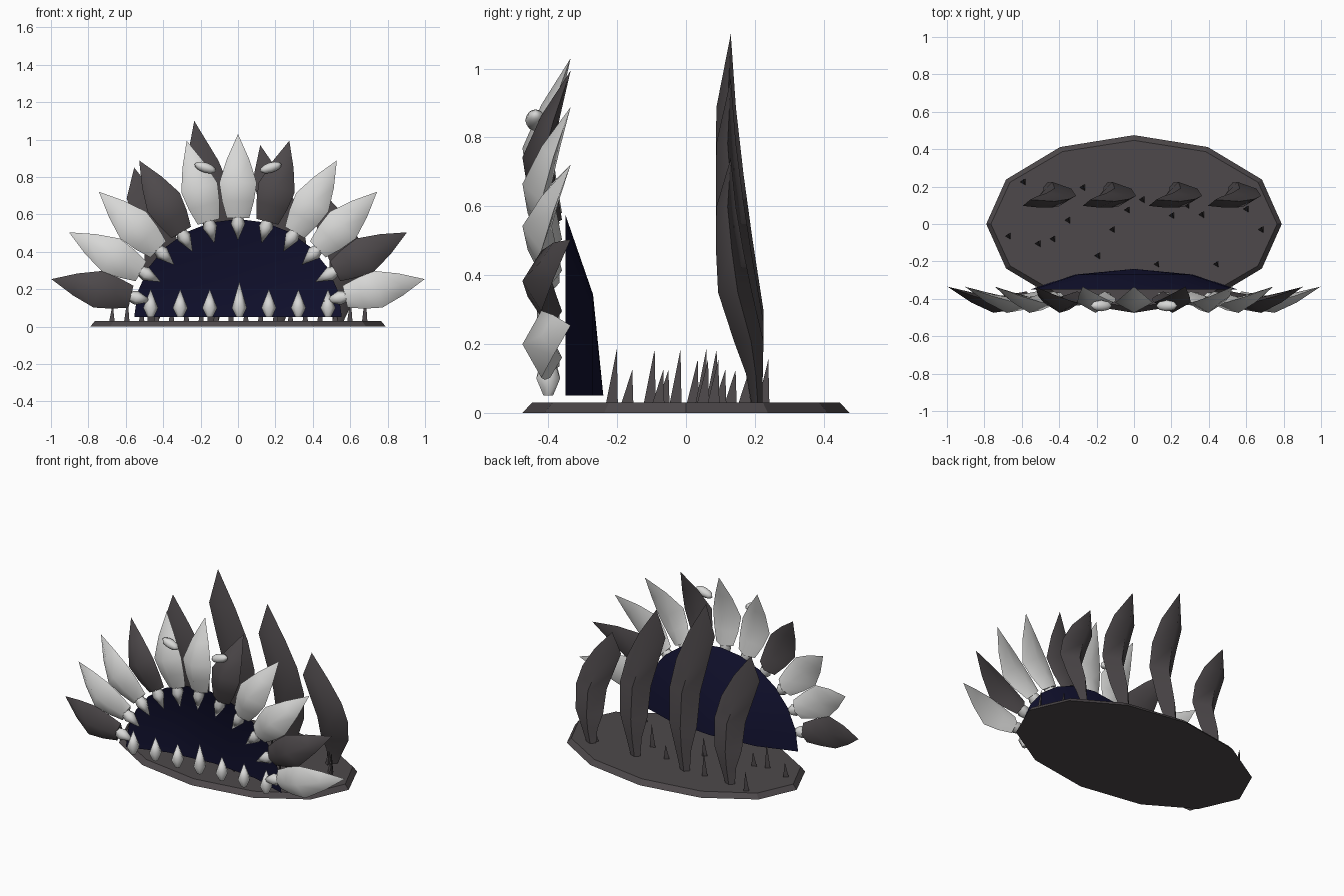
import bpy, bmesh, math
from mathutils import Vector

if "Cube" in bpy.data.objects:
    bpy.data.objects.remove(bpy.data.objects["Cube"])


def material(name, rgb):
    m = bpy.data.materials.new(name)
    m.diffuse_color = (*rgb, 1)
    m.use_nodes = True
    m.node_tree.nodes["Principled BSDF"].inputs["Base Color"].default_value = m.diffuse_color
    return m


LIGHT = material("pale grey", (0.68, 0.68, 0.67))
DARK = material("charcoal", (0.075, 0.066, 0.07))
NAVY = material("deep navy", (0.006, 0.006, 0.03))


def make(name, bm, mat, smooth=None, recalc=True):
    if recalc:
        bmesh.ops.recalc_face_normals(bm, faces=bm.faces)
    me = bpy.data.meshes.new(name)
    bm.to_mesh(me)
    bm.free()
    me.materials.append(mat)
    ob = bpy.data.objects.new(name, me)
    bpy.context.collection.objects.link(ob)
    if smooth:
        bpy.ops.object.select_all(action='DESELECT')
        ob.select_set(True)
        bpy.context.view_layer.objects.active = ob
        bpy.ops.object.shade_smooth_by_angle(angle=math.radians(smooth))
    return ob


def loft(bm, rings, tip=None, cap=True):
    """Skin closed rings of points, optionally ending in a single tip."""
    rows = [[bm.verts.new(p) for p in r] for r in rings]
    n = len(rows[0])
    for a, b in zip(rows, rows[1:]):
        for i in range(n):
            j = (i + 1) % n
            bm.faces.new((a[i], a[j], b[j], b[i]))
    if cap:
        bm.faces.new(rows[0])
    if tip is None:
        bm.faces.new(rows[-1])
    else:
        t = bm.verts.new(tip)
        for i in range(n):
            bm.faces.new((rows[-1][i], rows[-1][(i + 1) % n], t))


def ellipse(rx, ry, z, n):
    return [(rx * math.cos(2 * math.pi * i / n), ry * math.sin(2 * math.pi * i / n), z)
            for i in range(n)]


# Base plate
bm = bmesh.new()
loft(bm, [ellipse(0.79, 0.475, 0, 12), ellipse(0.765, 0.447, 0.03, 12)])
make("base_plate", bm, DARK)

# Mouth: half bowl, open to the front
bm = bmesh.new()
N = 12
rows = []
for s, y in ((1, -0.35), (0.56, -0.27)):
    rows.append([bm.verts.new((0.555 * s * math.cos(math.pi * i / N), y,
                               0.05 + 0.525 * s * math.sin(math.pi * i / N)))
                 for i in range(N + 1)])
back = bm.verts.new((0, -0.24, 0.05))
for i in range(N):
    bm.faces.new((rows[0][i], rows[0][i + 1], rows[1][i + 1], rows[1][i]))
    bm.faces.new((rows[1][i], rows[1][i + 1], back))
make("mouth_bowl", bm, NAVY, 60)

# Ring of petals with an upper tooth under each one
# petal stations: t, half width, ridge y, edge y, back y
PETAL = [(0, 0.06, -0.43, -0.395, -0.36), (0.2, 0.085, -0.46, -0.41, -0.375),
         (0.42, 0.1, -0.475, -0.42, -0.39), (0.7, 0.06, -0.42, -0.385, -0.365)]
for k in range(11):
    a = math.radians(168 - 15.6 * k)
    c, s = math.cos(a), math.sin(a)
    root = Vector((0.585 * c, 0, 0.05 + 0.53 * s))
    tip = Vector((1.02 * c, 0, 0.05 + 0.98 * s))
    d = (tip - root).normalized()
    side = Vector((d.z, 0, -d.x))
    Y = Vector((0, 1, 0))
    rings = []
    for t, w, yr, ye, yb in PETAL:
        p = root.lerp(tip, t)
        rings.append([p - side * w + Y * ye, p + Y * yr, p + side * w + Y * ye, p + Y * yb])
    bm = bmesh.new()
    loft(bm, rings, tip + Y * -0.335)
    make(f"petal_{k + 1}", bm, DARK if k % 3 == 0 else LIGHT, 60)

    bm = bmesh.new()
    rings = []
    for off, r in ((0.015, 0.025), (-0.03, 0.038)):
        p = root + d * off + Y * -0.4
        rings.append([p + side * r * math.cos(math.pi * i / 3) + Y * r * math.sin(math.pi * i / 3)
                      for i in range(6)])
    loft(bm, rings, root - d * 0.12 + Y * -0.41)
    make(f"upper_tooth_{k + 1}", bm, LIGHT, 60)

# Lower teeth
for k in range(7):
    x = -0.467 + 0.158 * k
    top = 0.24 if k == 3 else 0.2
    bm = bmesh.new()
    rings = [[(x + px, -0.4 + py, z) for px, py, _ in ellipse(r, r, 0, 6)]
             for z, r in ((0.05, 0.016), (0.1, 0.04))]
    loft(bm, rings, (x, -0.4, top))
    make(f"lower_tooth_{k + 1}", bm, LIGHT, 60)

# Eyes: slanted ovals on the petals
for sx, label in ((-1, "left"), (1, "right")):
    bm = bmesh.new()
    bmesh.ops.create_uvsphere(bm, u_segments=8, v_segments=6, radius=1)
    ob = make(f"{label}_eye", bm, LIGHT, 60)
    ob.scale = (0.06, 0.03, 0.027)
    ob.rotation_euler = (0, -sx * math.radians(18), 0)
    ob.location = (sx * 0.175, -0.437, 0.85)

# Tall curved back spines: t, x, y, half width, half thickness
SPINE = [(0, 0.0, 0.205, 0.03, 0.017), (0.12, 0.02, 0.197, 0.05, 0.026),
         (0.25, 0.035, 0.18, 0.085, 0.045), (0.45, 0.05, 0.14, 0.095, 0.052),
         (0.62, 0.01, 0.125, 0.1, 0.042), (0.8, -0.055, 0.115, 0.085, 0.03)]
for k, (cx, h) in enumerate(((-0.455, 0.82), (-0.134, 1.07), (0.219, 0.94), (0.535, 0.71))):
    rings = []
    for t, x, y, w, th in SPINE:
        z = 0.03 + t * h
        rings.append([(cx + x - w, y - th * 0.6, z), (cx + x, y - th * 0.9, z),
                      (cx + x + w, y + th * 0.2, z), (cx + x - w * 0.2, y + th, z)])
    bm = bmesh.new()
    loft(bm, rings, (cx - 0.1, 0.13, 0.03 + h))
    make(f"back_spine_{k + 1}", bm, DARK, 60)

# Small bristles scattered over the plate
BRISTLE_Y = [-0.065, 0.225, -0.105, -0.08, 0.02, 0.195, -0.17, -0.03, 0.075,
             0.13, -0.215, 0.045, 0.1, 0.05, -0.215, 0.17, 0.08, -0.03]
for k, y in enumerate(BRISTLE_Y):
    x = -0.67 + 0.0795 * k
    h = (0.095, 0.125, 0.155)[k % 3]
    bm = bmesh.new()
    loft(bm, [[(x - 0.018, y, 0.03), (x + 0.01, y - 0.017, 0.03), (x + 0.01, y + 0.017, 0.03)]],
         (x, y + 0.014, 0.03 + h))
    make(f"bristle_{k + 1}", bm, DARK)
